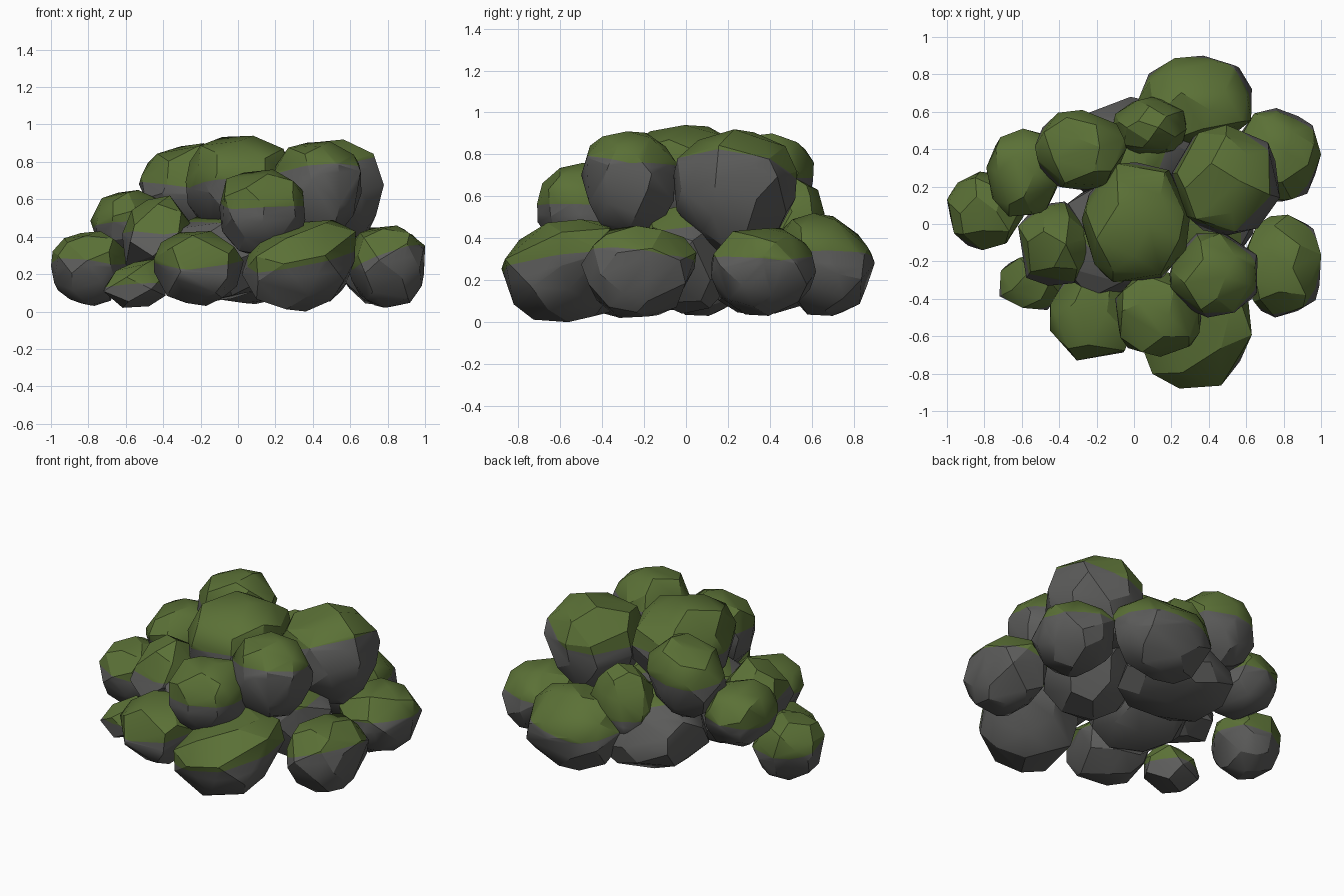
import bpy
import bmesh
import math
import random
from mathutils import Vector

default_cube = bpy.data.objects.get("Cube")
if default_cube:
    bpy.data.objects.remove(default_cube, do_unlink=True)


def make_material(name, colour):
    material = bpy.data.materials.new(name)
    material.use_nodes = True
    material.diffuse_color = colour
    shader = material.node_tree.nodes["Principled BSDF"]
    shader.inputs["Base Color"].default_value = colour
    shader.inputs["Roughness"].default_value = 0.9
    return material


stone = make_material("grey stone", (0.108, 0.108, 0.105, 1))
moss = make_material("green moss", (0.104, 0.164, 0.037, 1))


def stone_points(rng, count, taper, peak):
    """Jittered spiral of directions, pushed out to a boxy, tapered, leaning stone."""
    points = []
    golden = math.pi * (3 - math.sqrt(5))
    power = 2.25
    for i in range(count):
        height = 1 - 2 * (i + 0.5) / count
        ring = math.sqrt(1 - height * height)
        angle = golden * i + rng.uniform(-0.3, 0.3)
        direction = Vector((ring * math.cos(angle), ring * math.sin(angle),
                            height + rng.uniform(-0.12, 0.12)))
        length = sum(abs(c) ** power for c in direction) ** (1 / power)
        p = direction / length * rng.uniform(0.95, 1.02)
        width = 1 + taper * p.z
        lift = max(p.z, 0)
        points.append(Vector((p.x * width + peak[0] * lift,
                              p.y * width + peak[1] * lift, p.z)))
    return points


def make_boulder(name, x_range, y_range, z_range, seed, moss_depth=0.19,
                 count=38, taper=0.1, peak=(0, 0), droop=(0, 0)):
    rng = random.Random(seed)
    points = stone_points(rng, count, taper, peak)

    # Fit the faceted hull to its bounds
    for axis, (low, high) in enumerate((x_range, y_range, z_range)):
        smallest = min(p[axis] for p in points)
        largest = max(p[axis] for p in points)
        for p in points:
            p[axis] = low + (p[axis] - smallest) / (largest - smallest) * (high - low)

    bm = bmesh.new()
    for p in points:
        bm.verts.new(p)
    bmesh.ops.convex_hull(bm, input=bm.verts[:])
    loose = [v for v in bm.verts if not v.link_faces]
    bmesh.ops.delete(bm, geom=loose, context="VERTS")
    bmesh.ops.dissolve_limit(bm, angle_limit=math.radians(9),
                             verts=bm.verts[:], edges=bm.edges[:])

    # Cut an uneven moss line from two tilted planes, lower on the drooping side
    centre = Vector((sum(x_range) / 2, sum(y_range) / 2, z_range[1] - moss_depth))
    turn = rng.uniform(0, math.tau)
    planes = []
    for angle in (turn, turn + 2.2):
        normal = Vector((droop[0] + 0.14 * math.cos(angle),
                         droop[1] + 0.14 * math.sin(angle), 1)).normalized()
        planes.append(normal)
        bmesh.ops.bisect_plane(bm, geom=bm.verts[:] + bm.edges[:] + bm.faces[:],
                               plane_co=centre, plane_no=normal)
    for face in bm.faces:
        middle = face.calc_center_median() - centre
        face.material_index = int(all(middle.dot(n) > 0 for n in planes))
    bmesh.ops.recalc_face_normals(bm, faces=bm.faces[:])

    mesh = bpy.data.meshes.new(name)
    bm.to_mesh(mesh)
    bm.free()
    mesh.materials.append(stone)
    mesh.materials.append(moss)
    boulder = bpy.data.objects.new(name, mesh)
    bpy.context.collection.objects.link(boulder)
    bpy.ops.object.select_all(action="DESELECT")
    boulder.select_set(True)
    bpy.context.view_layer.objects.active = boulder
    bpy.ops.object.shade_smooth_by_angle(angle=math.radians(28))


# Ground ring of boulders
make_boulder("ground_boulder_back", (0.02, 0.63), (0.42, 0.9), (0.03, 0.52), seed=1, moss_depth=0.22, peak=(0, -0.2))
make_boulder("ground_boulder_back_left", (0.53, 1.0), (0.12, 0.62), (0.03, 0.45), seed=2, moss_depth=0.17)
make_boulder("ground_boulder_left", (0.58, 1.0), (-0.5, 0.05), (0.02, 0.46), seed=3, droop=(-0.25, 0.1))
make_boulder("ground_boulder_front", (0.02, 0.63), (-0.88, -0.28), (0, 0.49), seed=4, moss_depth=0.22, count=30, peak=(0.35, 0.4), droop=(-0.05, -0.15))
make_boulder("ground_boulder_front_right", (-0.45, 0.03), (-0.73, -0.2), (0.03, 0.43), seed=5, count=30)
make_boulder("ground_stone_small", (-0.72, -0.38), (-0.46, -0.16), (0.02, 0.28), seed=6, moss_depth=0.15, count=18, taper=-0.2, peak=(0.4, 0))
make_boulder("ground_boulder_far_right", (-1.0, -0.59), (-0.14, 0.28), (0.03, 0.43), seed=7, droop=(0, 0.15))

# Core boulders that carry the pile
make_boulder("core_boulder_back", (-0.34, 0.36), (0.08, 0.68), (0.04, 0.5), seed=8, moss_depth=0.06, taper=-0.15)
make_boulder("core_boulder_left", (0.08, 0.65), (-0.24, 0.26), (0.04, 0.56), seed=9, moss_depth=0.12, count=26)
make_boulder("core_boulder_right", (-0.4, 0.2), (-0.4, 0.22), (0.05, 0.52), seed=10, moss_depth=0.06, count=26)

# Middle layer
make_boulder("middle_boulder_right", (-0.62, -0.2), (-0.33, 0.12), (0.2, 0.62), seed=11, moss_depth=0.22, count=20, taper=-0.25)
make_boulder("middle_boulder_back_right", (-0.79, -0.38), (0.04, 0.51), (0.28, 0.65), seed=12, moss_depth=0.2)
make_boulder("middle_boulder_back", (-0.11, 0.28), (0.36, 0.68), (0.22, 0.69), seed=13, moss_depth=0.32, taper=-0.1)
make_boulder("middle_boulder_front", (-0.1, 0.36), (-0.71, -0.24), (0.29, 0.76), seed=14, moss_depth=0.21, taper=0.12, droop=(0, -0.1))

# Top layer
make_boulder("top_boulder_back_right", (-0.53, -0.04), (0.18, 0.61), (0.42, 0.9), seed=15, moss_depth=0.24, peak=(0.2, 0))
make_boulder("top_boulder_centre", (-0.28, 0.3), (-0.31, 0.33), (0.38, 0.94), seed=16, moss_depth=0.27, droop=(-0.1, 0))
make_boulder("top_boulder_left", (0.2, 0.78), (-0.06, 0.53), (0.33, 0.92), seed=17, moss_depth=0.2, taper=0.12, droop=(-0.25, 0.2))
make_boulder("top_boulder_front_left", (0.19, 0.66), (-0.5, -0.05), (0.41, 0.91), seed=18, moss_depth=0.17, taper=0.12, droop=(-0.15, 0.1))
